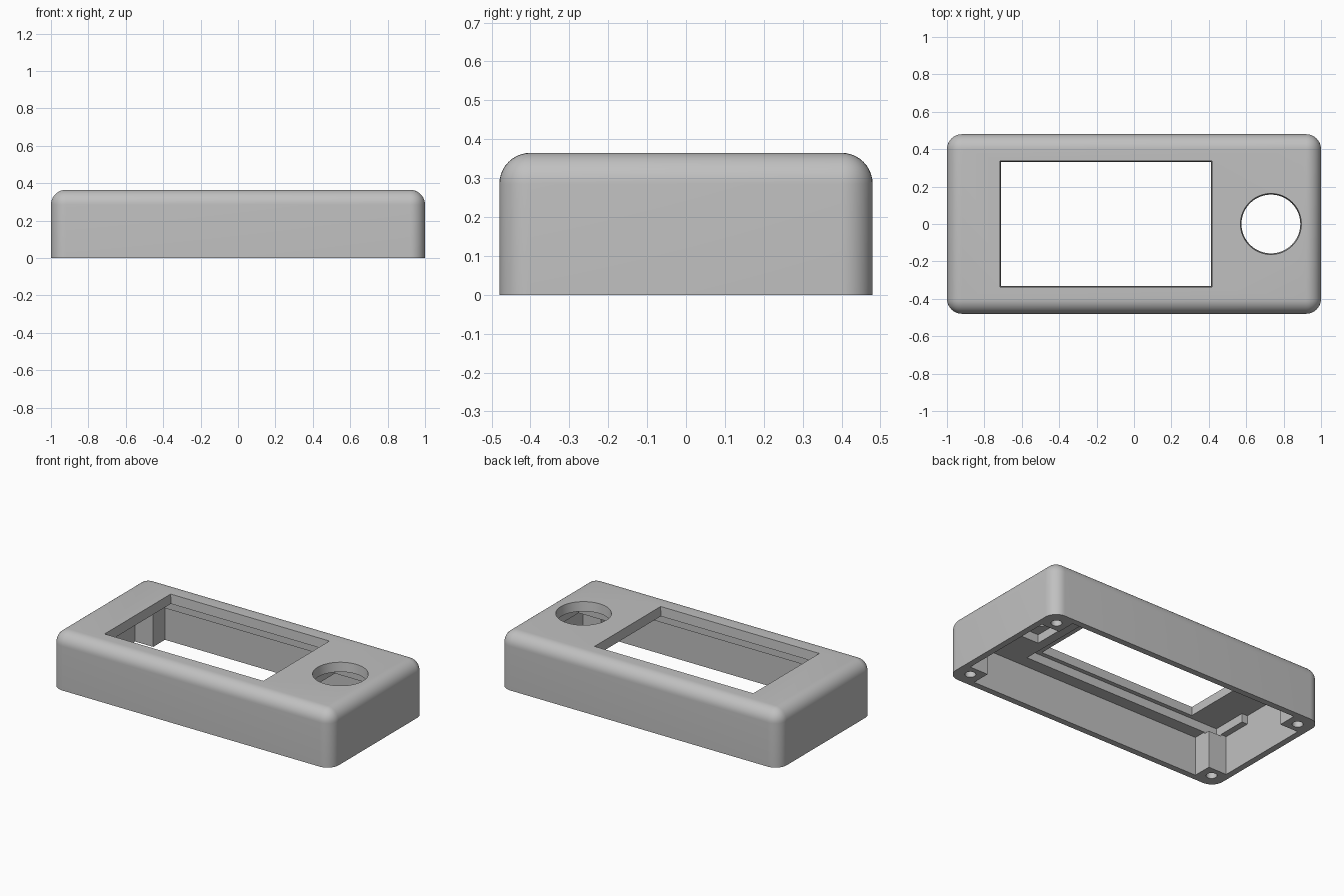
import bpy, bmesh, math
from mathutils import Matrix, Vector

if "Cube" in bpy.data.objects:
    bpy.data.objects.remove(bpy.data.objects["Cube"])

grey = bpy.data.materials.new("plain_grey")
grey.diffuse_color = (0.53, 0.53, 0.53, 1)
grey.use_nodes = True
grey.node_tree.nodes["Principled BSDF"].inputs["Base Color"].default_value = grey.diffuse_color


def make_object(name, bm):
    bmesh.ops.recalc_face_normals(bm, faces=bm.faces)
    mesh = bpy.data.meshes.new(name)
    bm.to_mesh(mesh)
    bm.free()
    obj = bpy.data.objects.new(name, mesh)
    bpy.context.collection.objects.link(obj)
    return obj


def box_mesh(x0, x1, y0, y1, z0, z1, draft=0.0):
    """Box whose top is wider than its bottom by draft on each side."""
    bm = bmesh.new()
    bmesh.ops.create_cube(bm, size=1)
    for v in bm.verts:
        d = draft if v.co.z > 0 else 0
        v.co = Vector((x1 + d if v.co.x > 0 else x0 - d,
                       y1 + d if v.co.y > 0 else y0 - d,
                       z1 if v.co.z > 0 else z0))
    return bm


def cone_mesh(x, y, z0, z1, r0, r1, sides):
    bm = bmesh.new()
    bmesh.ops.create_cone(bm, cap_ends=True, segments=sides, radius1=r0, radius2=r1,
                          depth=z1 - z0, matrix=Matrix.Translation((x, y, (z0 + z1) / 2)))
    return bm


def cut(target, bm):
    cutter = make_object("cutter", bm)
    cutter.hide_render = True
    mod = target.modifiers.new("cut", "BOOLEAN")
    mod.operation = "DIFFERENCE"
    mod.solver = "EXACT"
    mod.object = cutter
    bpy.context.view_layer.objects.active = target
    bpy.ops.object.modifier_apply(modifier=mod.name)
    bpy.data.objects.remove(cutter, do_unlink=True)


# Outer case: block with rounded corners and rounded top edges
W, D, H, R = 1.0, 0.48, 0.365, 0.08
bm = box_mesh(-W, W, -D, D, 0, H)
edges = [e for e in bm.edges if max(v.co.z for v in e.verts) > H / 2]
bmesh.ops.bevel(bm, geom=edges, offset=R, segments=10, profile=0.5, affect="EDGES")
case = make_object("case", bm)
case.data.materials.append(grey)

# Cavity open at the bottom, leaving four square corner posts
CEIL, POCKET = 0.25, 0.305
cut(case, box_mesh(-0.83, 0.83, -0.44, 0.44, -0.1, CEIL))
cut(case, box_mesh(-0.96, 0.96, -0.32, 0.32, -0.1, CEIL))

# Display recess, cable notch and knob recess in the ceiling
cut(case, box_mesh(-0.92, 0.50, -0.36, 0.36, CEIL - 0.01, POCKET))
cut(case, box_mesh(-0.96, -0.90, -0.13, 0.13, CEIL - 0.01, POCKET))
cut(case, box_mesh(0.56, 0.90, -0.19, 0.19, CEIL - 0.01, POCKET))

# Display window and round knob hole, slightly wider at the top
cut(case, box_mesh(-0.708, 0.408, -0.328, 0.328, CEIL, H + 0.01, 0.01))
cut(case, cone_mesh(0.732, 0, CEIL, H + 0.01, 0.152, 0.164, 48))

# Screw holes in the corner posts
for sx in (-1, 1):
    for sy in (-1, 1):
        cut(case, cone_mesh(sx * 0.905, sy * 0.385, -0.05, 0.2, 0.032, 0.032, 24))

# Smooth rounded edges, keep cut edges crisp
case.select_set(True)
bpy.context.view_layer.objects.active = case
bpy.ops.object.shade_smooth_by_angle(angle=math.radians(30))
